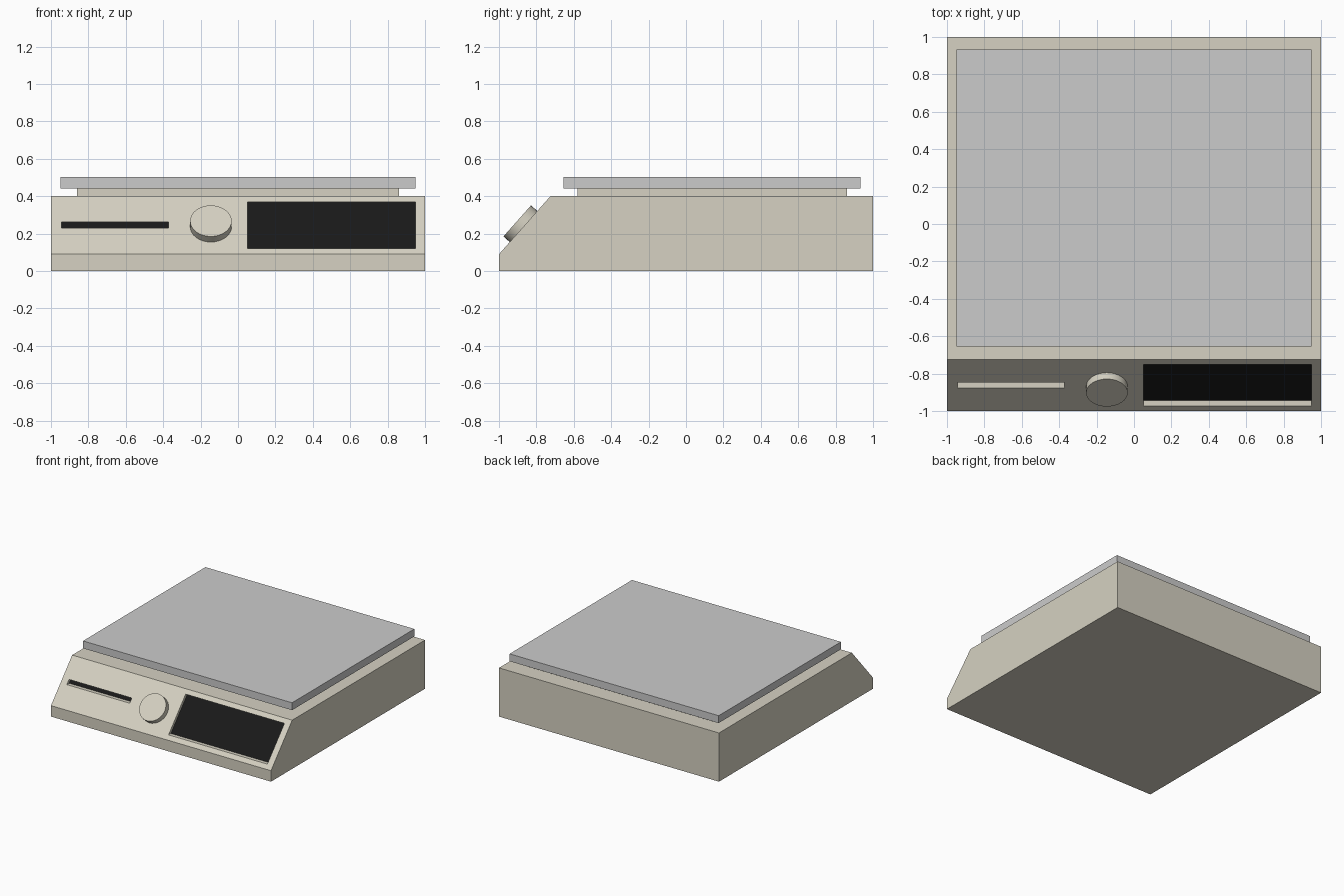
import bpy, bmesh
from mathutils import Vector

if "Cube" in bpy.data.objects:
    bpy.data.objects.remove(bpy.data.objects["Cube"])

Y0, Z0, Y1, Z1 = -1.0, 0.09, -0.725, 0.4      # lower and upper edge of the sloped panel
NORMAL = Vector((0, -(Z1 - Z0), Y1 - Y0)).normalized()
DEPTH = 0.03                                   # recess depth, measured along y


def slope_y(z):
    return Y0 + (z - Z0) * (Y1 - Y0) / (Z1 - Z0)


def material(name, rgb):
    m = bpy.data.materials.new(name)
    m.diffuse_color = (*rgb, 1)
    m.use_nodes = True
    m.node_tree.nodes["Principled BSDF"].inputs["Base Color"].default_value = m.diffuse_color
    return m


def prism(name, profile, x0, x1, mats=()):
    """Extrude a (y, z) profile from x0 to x1."""
    bm = bmesh.new()
    face = bm.faces.new([bm.verts.new((x0, y, z)) for y, z in profile])
    ext = bmesh.ops.extrude_face_region(bm, geom=[face])
    moved = [g for g in ext["geom"] if isinstance(g, bmesh.types.BMVert)]
    bmesh.ops.translate(bm, verts=moved, vec=(x1 - x0, 0, 0))
    bmesh.ops.recalc_face_normals(bm, faces=bm.faces)
    mesh = bpy.data.meshes.new(name)
    bm.to_mesh(mesh)
    bm.free()
    for m in mats:
        mesh.materials.append(m)
    ob = bpy.data.objects.new(name, mesh)
    bpy.context.collection.objects.link(ob)
    return ob


def box(name, x, y0, y1, z0, z1, mats=()):
    return prism(name, [(y0, z0), (y1, z0), (y1, z1), (y0, z1)], -x, x, mats)


def recess(body, x0, x1, z0, z1):
    """Cut a pocket straight back into the sloped panel."""
    cutter = prism("recess_cutter", [(slope_y(z0) - 0.1, z0), (slope_y(z0) + DEPTH, z0),
                                     (slope_y(z1) + DEPTH, z1), (slope_y(z1) - 0.1, z1)], x0, x1)
    cutter.hide_render = True
    mod = body.modifiers.new("recess", "BOOLEAN")
    mod.operation, mod.solver, mod.object = "DIFFERENCE", "EXACT", cutter
    bpy.context.view_layer.objects.active = body
    bpy.ops.object.modifier_apply(modifier=mod.name)
    bpy.data.objects.remove(cutter)


beige = material("beige_plastic", (0.67, 0.64, 0.54))
black = material("black_display", (0.01, 0.01, 0.01))

# Housing with sloped front panel, screen and slot pockets
body = prism("housing", [(-1, 0), (1, 0), (1, Z1), (Y1, Z1), (Y0, Z0)], -1, 1, (beige, black))
recess(body, 0.05, 0.948, 0.12, 0.37)
recess(body, -0.943, -0.372, 0.23, 0.262)

# Blacken the pocket floors
for p in body.data.polygons:
    behind = p.center.y - slope_y(p.center.z)
    p.material_index = int(p.normal.dot(NORMAL) > 0.99 and behind > DEPTH / 2)

# Weighing platform on its support
box("platform_support", 0.86, -0.58, 0.86, Z1, 0.442, (beige,))
box("weighing_platform", 0.95, -0.655, 0.933, 0.442, 0.503)

# Control knob standing on the sloped panel
height = 0.045
base = Vector((-0.145, slope_y(0.238), 0.238))
bpy.ops.mesh.primitive_cylinder_add(vertices=32, radius=0.111, depth=height,
                                    location=base + NORMAL * height / 2,
                                    rotation=NORMAL.to_track_quat("Z", "Y").to_euler())
knob = bpy.context.object
knob.name = "control_knob"
knob.data.materials.append(beige)
bpy.ops.object.shade_smooth_by_angle()
